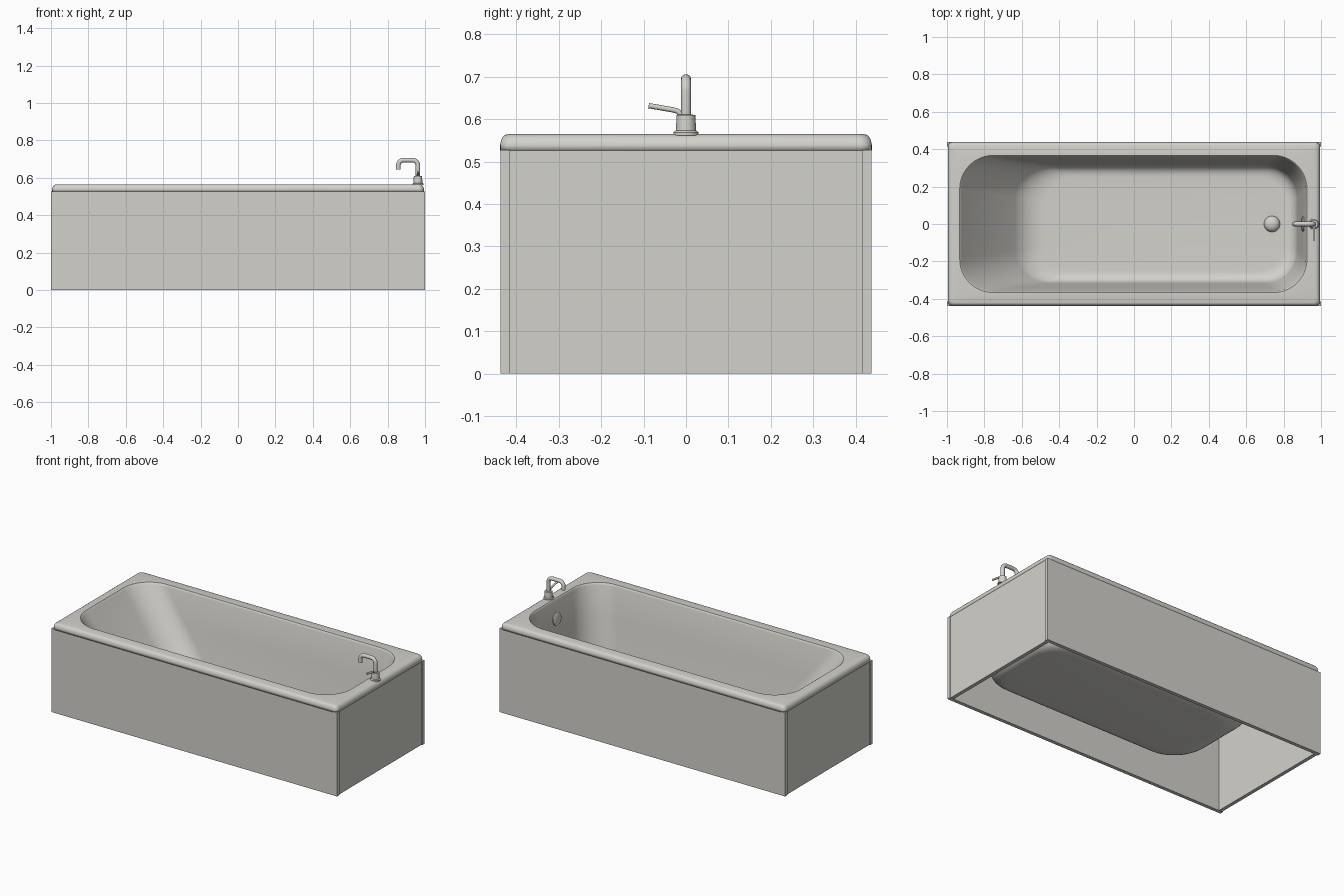
import bpy, bmesh, math
from mathutils import Vector

if "Cube" in bpy.data.objects:
    bpy.data.objects.remove(bpy.data.objects["Cube"])

enamel = bpy.data.materials.new("warm_white")
enamel.diffuse_color = (0.65, 0.64, 0.60, 1)
enamel.use_nodes = True
enamel.node_tree.nodes["Principled BSDF"].inputs["Base Color"].default_value = enamel.diffuse_color


def finish(obj, name, angle=35):
    obj.name = name
    obj.data.materials.clear()
    obj.data.materials.append(enamel)
    bpy.ops.object.select_all(action='DESELECT')
    obj.select_set(True)
    bpy.context.view_layer.objects.active = obj
    bpy.ops.object.shade_smooth_by_angle(angle=math.radians(angle))
    return obj


def from_bmesh(bm, name, angle=35):
    bmesh.ops.recalc_face_normals(bm, faces=bm.faces)
    me = bpy.data.meshes.new(name)
    bm.to_mesh(me)
    bm.free()
    obj = bpy.data.objects.new(name, me)
    bpy.context.collection.objects.link(obj)
    return finish(obj, name, angle)


def rounded_loop(x0, x1, hy, r, z, n=12):
    """Rounded rectangle, counter-clockwise, with n segments per corner."""
    pts = []
    for i, (cx, cy) in enumerate([(x1 - r, hy - r), (x0 + r, hy - r),
                                  (x0 + r, r - hy), (x1 - r, r - hy)]):
        for k in range(n + 1):
            a = math.pi / 2 * (i + k / n)
            pts.append((cx + r * math.cos(a), cy + r * math.sin(a), z))
    return pts


def box(name, x0, x1, y0, y1, z0, z1):
    bm = bmesh.new()
    bmesh.ops.create_cube(bm, size=1)
    for v in bm.verts:
        v.co = Vector(((x0 + x1) / 2 + v.co.x * (x1 - x0),
                       (y0 + y1) / 2 + v.co.y * (y1 - y0),
                       (z0 + z1) / 2 + v.co.z * (z1 - z0)))
    return from_bmesh(bm, name)


def lathe(name, profile, loc, axis=(0, 0, 1), n=32):
    """Revolve (radius, height) points about an axis and cap both ends."""
    bm = bmesh.new()
    q = Vector((0, 0, 1)).rotation_difference(Vector(axis))
    rings = [[bm.verts.new(q @ Vector((r * math.cos(2 * math.pi * k / n),
                                       r * math.sin(2 * math.pi * k / n), h)) + Vector(loc))
              for k in range(n)] for r, h in profile]
    for a, b in zip(rings, rings[1:]):
        for k in range(n):
            bm.faces.new((a[k], a[(k + 1) % n], b[(k + 1) % n], b[k]))
    bm.faces.new(rings[0][::-1])
    bm.faces.new(rings[-1])
    return from_bmesh(bm, name)


def tube(name, pts, radius):
    cu = bpy.data.curves.new(name, 'CURVE')
    cu.dimensions = '3D'
    cu.bevel_depth = radius
    cu.bevel_resolution = 4
    cu.use_fill_caps = True
    sp = cu.splines.new('POLY')
    sp.points.add(len(pts) - 1)
    for p, co in zip(sp.points, pts):
        p.co = (*co, 1)
    obj = bpy.data.objects.new(name, cu)
    bpy.context.collection.objects.link(obj)
    bpy.ops.object.select_all(action='DESELECT')
    obj.select_set(True)
    bpy.context.view_layer.objects.active = obj
    bpy.ops.object.convert(target='MESH')
    return finish(bpy.context.object, name, 40)


def fillet(a, b, c, t):
    """Point on the curve that leaves a towards b and arrives at c."""
    return (1 - t) ** 2 * a + 2 * t * (1 - t) * b + t * t * c


# Tub shell: rounded outer rim, flat deck, then the basin walls
FLOOR = 0.108
levels = [
    (-0.995, 0.995, 0.438, 0.026, 0.526),
    (-0.995, 0.995, 0.438, 0.026, 0.540),
    (-0.992, 0.992, 0.436, 0.026, 0.550),
    (-0.986, 0.986, 0.432, 0.025, 0.558),
    (-0.979, 0.979, 0.427, 0.023, 0.563),
    (-0.970, 0.970, 0.420, 0.022, 0.565),
    (-0.932, 0.925, 0.367, 0.180, 0.565),
    (-0.928, 0.922, 0.364, 0.178, 0.562),
    (-0.922, 0.919, 0.361, 0.177, 0.552),
    (-0.776, 0.895, 0.338, 0.177, 0.362),
]
# Curve from the walls and sloped backrest into the floor
for k in range(9):
    t = k / 8
    levels.append((fillet(-0.635, -0.570, -0.470, t), fillet(0.873, 0.866, 0.805, t),
                   fillet(0.317, 0.310, 0.250, t), 0.177 - 0.02 * t,
                   fillet(0.178, FLOOR, FLOOR, t)))
bm = bmesh.new()
loops = [[bm.verts.new(p) for p in rounded_loop(*lv)] for lv in levels]
for a, b in zip(loops, loops[1:]):
    m = len(a)
    for k in range(m):
        bm.faces.new((a[k], a[(k + 1) % m], b[(k + 1) % m], b[k]))
bm.faces.new(loops[-1])
tub = from_bmesh(bm, "tub_shell")
floor = max(tub.data.polygons, key=lambda f: f.area)
if floor.normal.z < 0:
    tub.data.flip_normals()
solid = tub.modifiers.new("wall_thickness", 'SOLIDIFY')
solid.thickness = 0.010
solid.offset = -1

# Skirt panels flush with the rim: long sides overlap the ends
for s, side in ((-1, "front"), (1, "back")):
    ya, yb = sorted((s * 0.4375, s * 0.415))
    box(side + "_panel", -1, 1, ya, yb, 0, 0.528)
for s, side in ((-1, "left"), (1, "right")):
    xa, xb = sorted((s * 0.9945, s * 0.972))
    box(side + "_end_panel", xa, xb, -0.4145, 0.4145, 0.001, 0.530)

# Drain plug and overflow cover
dome = [(0.043, -0.004), (0.043, 0.003)]
dome += [(0.042 * math.cos(a), 0.003 + 0.03 * math.sin(a))
         for a in (math.pi / 2 * k / 8 for k in range(1, 8))]
lathe("drain_plug", dome, (0.738, 0, FLOOR))
cover = [(0.040, -0.006), (0.040, 0.006), (0.035, 0.009), (0.010, 0.010)]
lathe("overflow_cover", cover, (0.906, 0, 0.447), axis=(-1, 0, 0.12))

# Tap: flanged body, bent spout, side lever
fx = 0.962
lathe("tap_body", [(0.030, 0.562), (0.030, 0.569), (0.024, 0.573), (0.022, 0.610),
                   (0.012, 0.611)], (fx, 0, 0))
r, top, tip = 0.028, 0.694, 0.857
spout = [(fx, 0, 0.60)]
for k in range(9):
    a = math.pi / 2 * k / 8
    spout.append((fx - r + r * math.cos(a), 0, top - r + r * math.sin(a)))
for k in range(9):
    a = math.pi / 2 * (1 + k / 8)
    spout.append((tip + r + r * math.cos(a), 0, top - r + r * math.sin(a)))
spout.append((tip, 0, 0.645))
tube("tap_spout", spout, 0.0122)
tube("tap_lever", [(fx, 0.0, 0.606), (fx, -0.012, 0.612), (fx, -0.020, 0.619),
                   (fx, -0.030, 0.622), (fx, -0.088, 0.632)], 0.0062)
